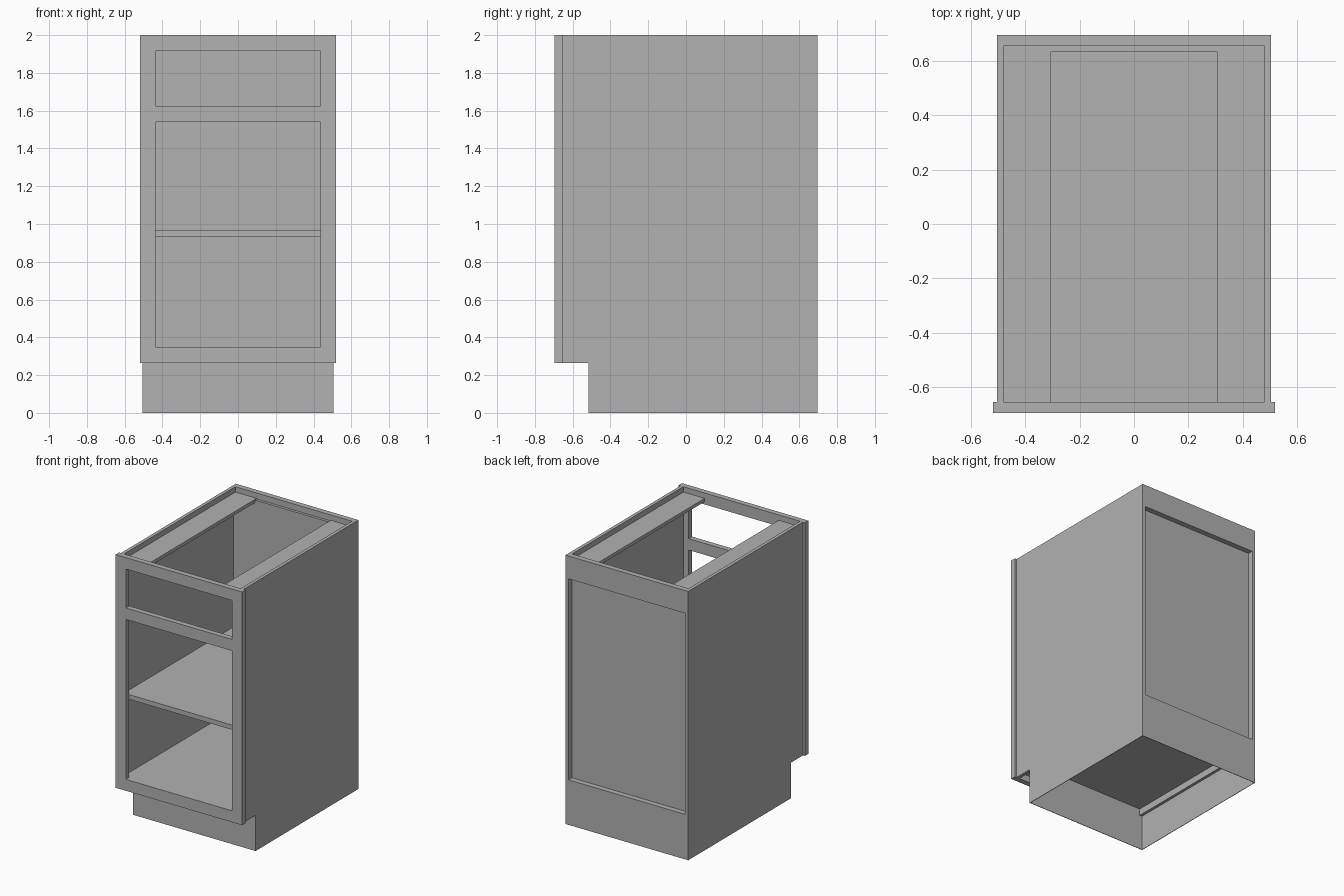
import bpy
import bmesh

cube = bpy.data.objects.get("Cube")
if cube:
    bpy.data.objects.remove(cube, do_unlink=True)

# Single flat material
GREY = (0.445, 0.445, 0.445, 1)
grey = bpy.data.materials.new("plain grey")
grey.use_nodes = True
grey.diffuse_color = GREY
grey.node_tree.nodes["Principled BSDF"].inputs["Base Color"].default_value = GREY

# Shared dimensions
OUT, IN = 0.505, 0.48            # carcass outer and inner half width
FRAME, OPEN = 0.52, 0.437        # face frame and opening half width
FRONT, BACK = -0.695, 0.695
FRAME_IN, RAIL_IN = -0.655, 0.655
PANEL_IN = 0.635
TOE, BASE, TOP = -0.515, 0.265, 2.0
SKIN = 0.004


def make_object(name, bm):
    bmesh.ops.recalc_face_normals(bm, faces=bm.faces)
    mesh = bpy.data.meshes.new(name)
    bm.to_mesh(mesh)
    bm.free()
    mesh.materials.append(grey)
    obj = bpy.data.objects.new(name, mesh)
    bpy.context.collection.objects.link(obj)
    return obj


def box(name, xs, ys, zs):
    bm = bmesh.new()
    bmesh.ops.create_cube(bm, size=1)
    for v in bm.verts:
        v.co = [r[0] if c < 0 else r[1] for c, r in zip(v.co, (xs, ys, zs))]
    return make_object(name, bm)


def framed_sheet(name, columns, rows, holes, y0, y1):
    """Upright slab on a grid of cells, with the listed cells left open."""
    bm = bmesh.new()
    grid = [[bm.verts.new((x, y0, z)) for x in columns] for z in rows]
    for j in range(len(rows) - 1):
        for i in range(len(columns) - 1):
            if (i, j) not in holes:
                bm.faces.new((grid[j][i], grid[j][i + 1],
                              grid[j + 1][i + 1], grid[j + 1][i]))
    result = bmesh.ops.extrude_face_region(bm, geom=bm.faces[:])
    for item in result["geom"]:
        if isinstance(item, bmesh.types.BMVert):
            item.co.y = y1
    # Merge the grid cells into clean flat faces
    bmesh.ops.dissolve_limit(bm, angle_limit=0.01, verts=bm.verts[:],
                             edges=bm.edges[:])
    return make_object(name, bm)


# Face frame with drawer and door openings
framed_sheet("face_frame", (-FRAME, -OPEN, OPEN, FRAME),
             (BASE, 0.35, 1.54, 1.625, 1.915, TOP),
             {(1, 1), (1, 3)}, FRONT, FRAME_IN)

# Back frame around the recessed panel
framed_sheet("back_frame", (-OUT, -IN, IN, OUT), (BASE, 0.335, 1.83, TOP),
             {(1, 1)}, RAIL_IN, BACK)
box("back_panel", (-IN, IN), (PANEL_IN, RAIL_IN), (0.315, 1.955))

# Sides, thin base skirts and top stretchers, mirrored left and right
for side, s in (("left", 1), ("right", -1)):
    def span(a, b):
        return sorted((s * a, s * b))
    box(side + "_side", span(IN, OUT), (FRAME_IN, RAIL_IN), (BASE, TOP))
    box(side + "_base_skirt", span(OUT - SKIN, OUT), (TOE, BACK), (0, BASE))
    box(side + "_stretcher", span(0.305, IN), (FRAME_IN, RAIL_IN), (1.935, 1.96))

# Toe kick and rear skirt
box("toe_kick", (-OUT, OUT), (TOE, TOE + SKIN), (0, BASE))
box("toe_kick_top", (-IN, IN), (TOE, TOE + SKIN), (BASE, 0.315))
box("back_base_skirt", (-OUT, OUT), (BACK - SKIN, BACK), (0, BASE))

# Floor and shelf
box("floor", (-IN, IN), (FRAME_IN, PANEL_IN), (0.315, 0.35))
box("shelf", (-IN, IN), (FRAME_IN, PANEL_IN), (0.93, 0.965))
